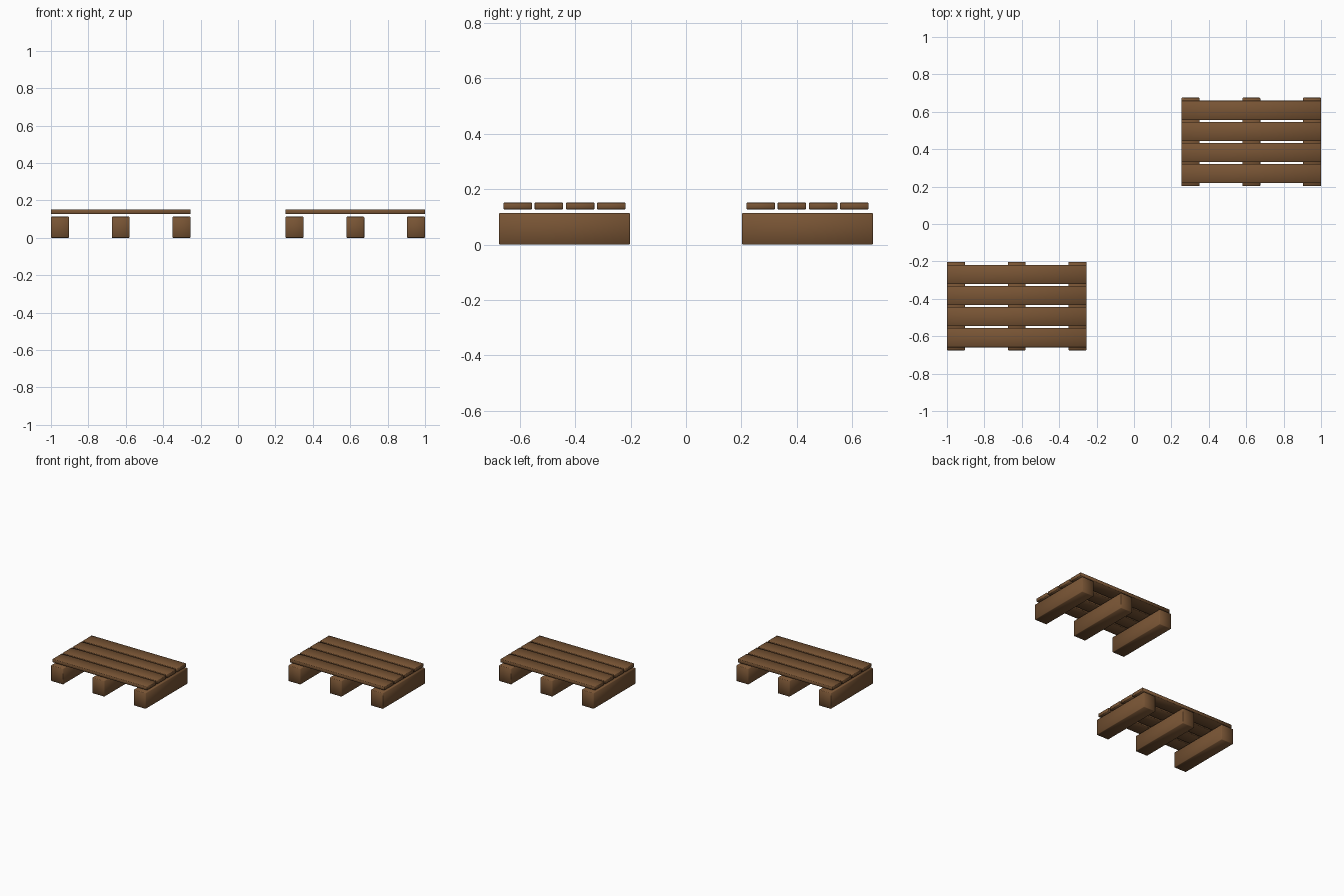
import bpy, bmesh
from mathutils import Vector

if "Cube" in bpy.data.objects:
    bpy.data.objects.remove(bpy.data.objects["Cube"])

wood = bpy.data.materials.new("brown_wood")
wood.diffuse_color = (0.19, 0.09, 0.035, 1)
wood.use_nodes = True
wood.node_tree.nodes["Principled BSDF"].inputs["Base Color"].default_value = wood.diffuse_color


def board(name, lo, hi, bevel):
    """Box between two corners with softly worn edges and smooth shading."""
    lo, hi = Vector(lo), Vector(hi)
    size, mid = hi - lo, (lo + hi) / 2
    bm = bmesh.new()
    bmesh.ops.create_cube(bm, size=1)
    for v in bm.verts:
        v.co = Vector(a * b for a, b in zip(v.co, size))
    bmesh.ops.bevel(bm, geom=bm.edges[:], offset=bevel, segments=1,
                    affect='EDGES')
    for f in bm.faces:
        f.smooth = True
    mesh = bpy.data.meshes.new(name)
    bm.to_mesh(mesh)
    bm.free()
    mesh.materials.append(wood)
    obj = bpy.data.objects.new(name, mesh)
    obj.location = mid
    bpy.context.collection.objects.link(obj)


def pallet(name, x, y):
    """Pallet with its front left corner at x, y."""
    # three skids running front to back
    for i, dx in enumerate((0, 0.325, 0.65)):
        board(f"{name}_skid_{i + 1}", (x + dx, y, 0),
              (x + dx + 0.096, y + 0.473, 0.113), 0.003)
    # four deck planks lying just above the skids
    for i in range(4):
        py = y + 0.016 + i * 0.1127
        board(f"{name}_plank_{i + 1}", (x, py, 0.127),
              (x + 0.746, py + 0.103, 0.151), 0.002)


pallet("front_pallet", -1.0, -0.675)
pallet("back_pallet", 0.254, 0.202)
